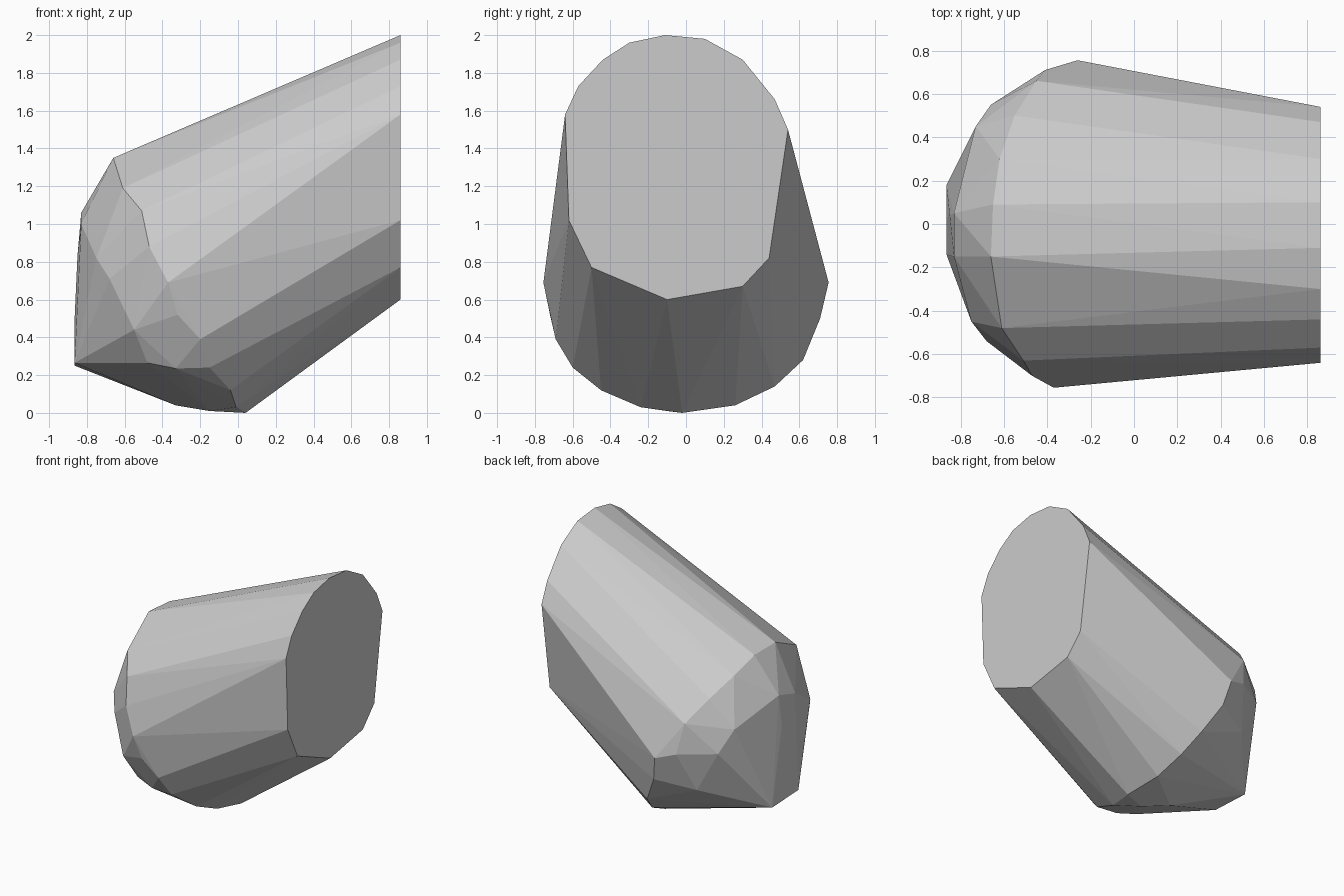
import bpy, bmesh, math

old = bpy.data.objects.get("Cube")
if old:
    bpy.data.objects.remove(old, do_unlink=True)

# Flat end cut: outline in y, z
END_X = 0.86
end_cut = [(-.11, 2), (.1, 1.98), (.3, 1.87), (.47, 1.66), (.54, 1.5),
           (.44, .82), (.3, .67), (-.1, .6), (-.5, .77), (-.62, 1.02),
           (-.64, 1.58), (-.57, 1.73), (-.44, 1.87), (-.3, 1.96)]

# Slanted shoulder loop where the body meets the blunt nose
shoulder = [(-.66, -.15, 1.35), (-.61, -.48, 1.19), (-.51, -.63, 1.07),
            (-.47, -.7, .88), (-.37, -.755, .69), (-.32, -.72, .52),
            (-.2, -.69, .39), (-.15, -.6, .24), (-.04, -.45, .12),
            (-.01, -.24, .03), (.04, -.02, 0), (0, .26, .04),
            (-.04, .47, .14), (-.1, .62, .28), (-.22, .71, .5),
            (-.26, .755, .69), (-.45, .66, .97), (-.55, .5, 1.13),
            (-.62, .3, 1.25), (-.65, .09, 1.34)]

# Blunt nose: upper brow, cheeks and underside
nose = [(-.83, .05, 1.06), (-.83, -.15, 1), (-.75, -.45, .82),
        (-.68, -.54, .71), (-.55, -.62, .44), (-.48, -.54, .265),
        (-.33, -.58, .235), (-.865, -.14, .265), (-.865, .18, .25),
        (-.865, .02, .5), (-.85, .04, .83), (-.73, .45, .92),
        (-.66, .55, .75), (-.41, .71, .74), (-.5, .58, .44),
        (-.33, 0, .04), (-.15, -.1, .01)]

# Skin all loops with one faceted hull
bm = bmesh.new()
for co in [(END_X, y, z) for y, z in end_cut] + shoulder + nose:
    bm.verts.new(co)
hull = bmesh.ops.convex_hull(bm, input=bm.verts)
spare = {v for v in hull["geom_interior"] + hull["geom_unused"]
         if isinstance(v, bmesh.types.BMVert)}
bmesh.ops.delete(bm, geom=list(spare), context='VERTS')
bmesh.ops.dissolve_limit(bm, angle_limit=math.radians(1),
                         verts=bm.verts, edges=bm.edges)
bmesh.ops.recalc_face_normals(bm, faces=bm.faces)

mesh = bpy.data.meshes.new("faceted_block")
bm.to_mesh(mesh)
bm.free()

# Plain grey surface
grey = bpy.data.materials.new("light_grey")
grey.use_nodes = True
grey.diffuse_color = (.6, .6, .6, 1)
grey.node_tree.nodes["Principled BSDF"].inputs["Base Color"].default_value = (.6, .6, .6, 1)
mesh.materials.append(grey)

block = bpy.data.objects.new("faceted_block", mesh)
bpy.context.collection.objects.link(block)
